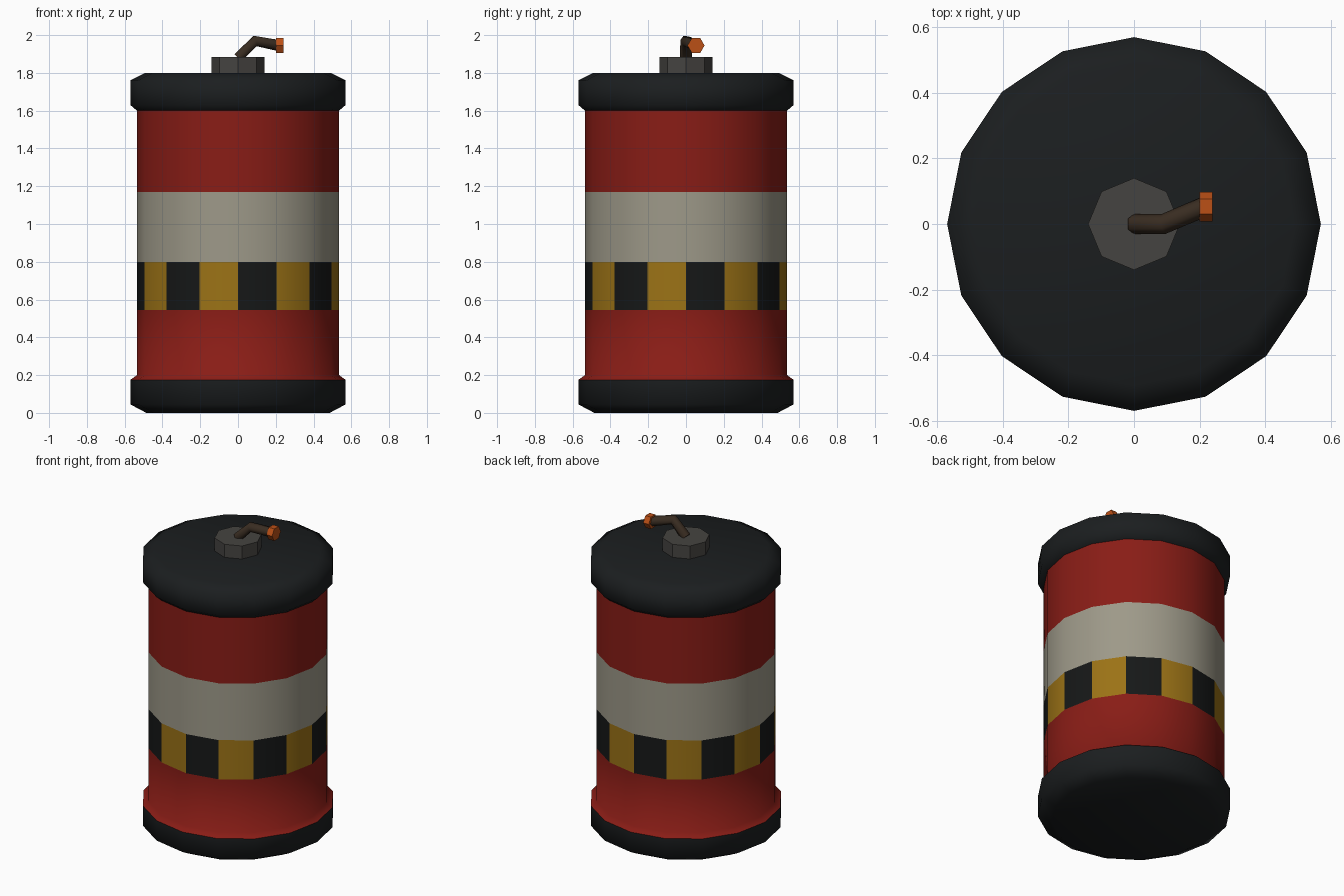
import bpy, bmesh
from math import sin, cos, tau, radians

if "Cube" in bpy.data.objects:
    bpy.data.objects.remove(bpy.data.objects["Cube"])

def material(name, rgb):
    m = bpy.data.materials.new(name)
    m.diffuse_color = (*rgb, 1)
    m.use_nodes = True
    m.node_tree.nodes["Principled BSDF"].inputs["Base Color"].default_value = m.diffuse_color
    return m

RED = material("red", (0.25, 0.012, 0.008))
WHITE = material("off_white", (0.34, 0.32, 0.25))
BLACK = material("black", (0.008, 0.009, 0.009))
YELLOW = material("yellow", (0.33, 0.17, 0.008))
CAP = material("cap_black", (0.011, 0.013, 0.014))
GREY = material("dark_grey", (0.06, 0.057, 0.052))
CORD = material("brown_cord", (0.04, 0.025, 0.015))
EMBER = material("orange", (0.5, 0.08, 0.008))

def lathe(name, profile, mats, sides=16, angle=30, bottom=False, top=False):
    """Turn (radius, z) points round z; alternate mats per facet."""
    bm = bmesh.new()
    rings = [[bm.verts.new((r * cos(tau * i / sides), r * sin(tau * i / sides), z))
              for i in range(sides)] for r, z in profile]
    for a, b in zip(rings, rings[1:]):
        for i in range(sides):
            j = (i + 1) % sides
            f = bm.faces.new((a[i], a[j], b[j], b[i]))
            f.material_index = i % len(mats)
    if bottom:
        bm.faces.new(rings[0][::-1])
    if top:
        bm.faces.new(rings[-1])
    me = bpy.data.meshes.new(name)
    bm.to_mesh(me)
    bm.free()
    for m in mats:
        me.materials.append(m)
    ob = bpy.data.objects.new(name, me)
    bpy.context.collection.objects.link(ob)
    bpy.ops.object.select_all(action='DESELECT')
    ob.select_set(True)
    bpy.context.view_layer.objects.active = ob
    bpy.ops.object.shade_smooth_by_angle(angle=radians(angle))
    return ob

# End caps with chamfered rims
lathe("bottom_cap", [(0.485, 0), (0.57, 0.045), (0.57, 0.175)], [CAP], angle=70, bottom=True)
lathe("top_cap", [(0.535, 1.6), (0.57, 1.63), (0.57, 1.76), (0.49, 1.8)], [CAP], angle=70, top=True)

# Banded drum body
R = 0.535
lathe("lower_body", [(0.57, 0.175), (R, 0.2), (R, 0.545)], [RED], angle=70)
lathe("checker_band", [(R, 0.545), (R, 0.8)], [BLACK, YELLOW])
lathe("pale_band", [(R, 0.8), (R, 1.17)], [WHITE])
lathe("upper_body", [(R, 1.17), (R, 1.6)], [RED])

# Fuse socket
lathe("fuse_socket", [(0.14, 1.79), (0.14, 1.885)], [GREY], sides=8, bottom=True, top=True)

# Bent fuse cord
cu = bpy.data.curves.new("fuse_cord", 'CURVE')
cu.dimensions = '3D'
cu.bevel_depth = 0.031
cu.bevel_resolution = 1
cu.use_fill_caps = True
sp = cu.splines.new('POLY')
path = [(0, 0, 1.88), (0.09, 0, 1.969), (0.215, 0.053, 1.945)]
sp.points.add(len(path) - 1)
for p, co in zip(sp.points, path):
    p.co = (*co, 1)
cu.materials.append(CORD)
bpy.context.collection.objects.link(bpy.data.objects.new("fuse_cord", cu))

# Glowing fuse tip, lying along x
tip = lathe("fuse_tip", [(0.045, -0.02), (0.045, 0.02)], [EMBER], sides=6, bottom=True, top=True)
tip.rotation_euler = (radians(90), 0, radians(90))
tip.location = (0.22, 0.053, 1.945)
